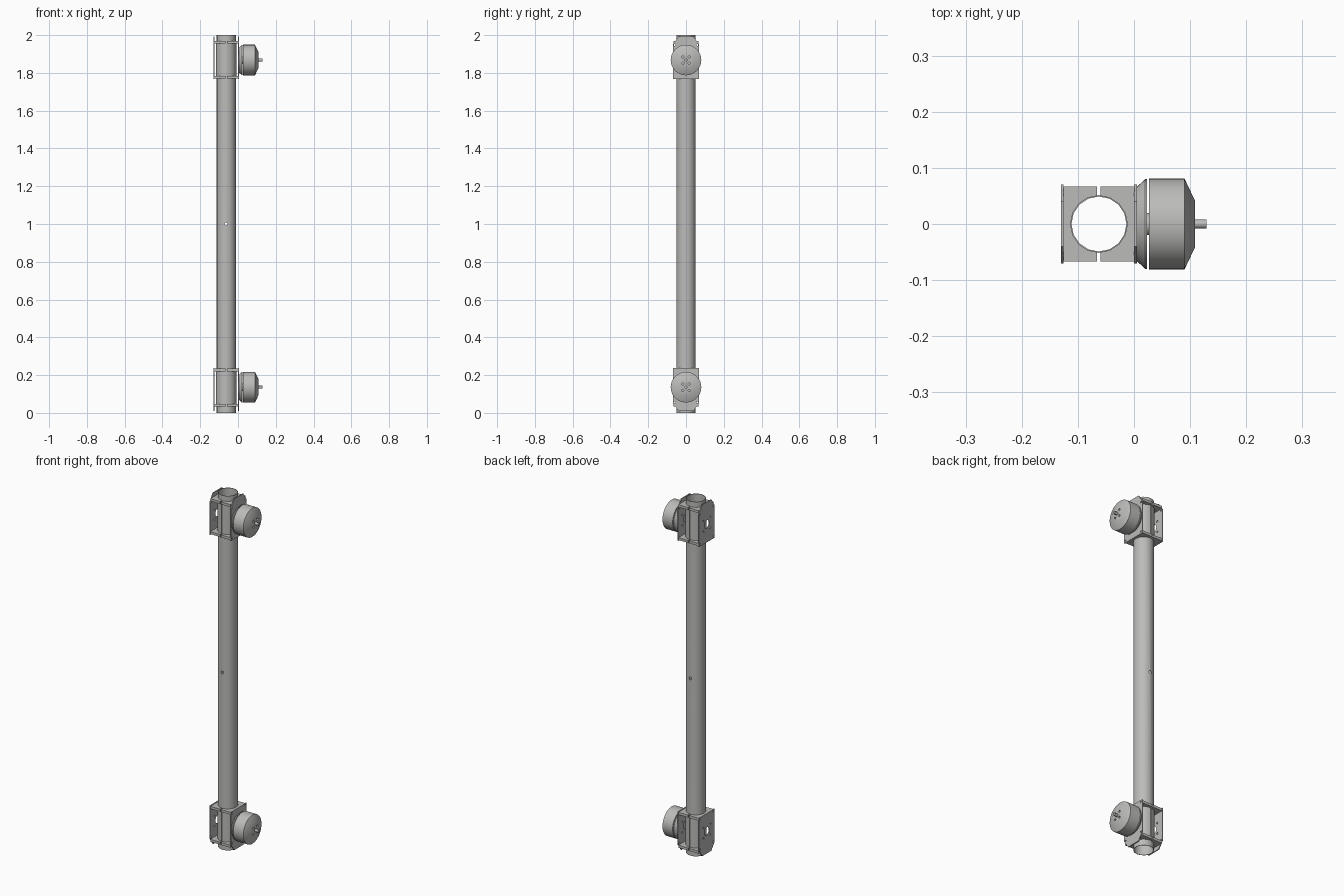
import bpy, bmesh
from math import cos, sin, pi, radians
from mathutils import Matrix, Vector

if "Cube" in bpy.data.objects:
    bpy.data.objects.remove(bpy.data.objects["Cube"])

GREY = (0.5, 0.5, 0.49, 1)
mat = bpy.data.materials.new("brushed grey")
mat.use_nodes = True
mat.diffuse_color = GREY
mat.node_tree.nodes["Principled BSDF"].inputs["Base Color"].default_value = GREY

TUBE_X = -0.0625      # tube axis
MOTOR_Z = 1.868       # upper motor axis
MIRROR_SUM = 2.004    # lower end is the upper end mirrored in z
TO_X = Matrix.Rotation(pi / 2, 4, 'Y')
TO_Y = Matrix.Rotation(pi / 2, 4, 'X')


def lathe(bm, profile, matrix, segs=32, closed=False):
    """Revolve (radius, height) points about local z, capped or as a closed ring."""
    rings = [[bm.verts.new(matrix @ Vector((r * cos(2 * pi * i / segs),
                                            r * sin(2 * pi * i / segs), h)))
              for i in range(segs)] for r, h in profile]
    pairs = list(zip(rings, rings[1:]))
    if closed:
        pairs.append((rings[-1], rings[0]))
    else:
        bm.faces.new(rings[0])
        bm.faces.new(rings[-1])
    for a, b in pairs:
        for i in range(segs):
            j = (i + 1) % segs
            bm.faces.new((a[i], a[j], b[j], b[i]))


def box(bm, lo, hi):
    lo, hi = Vector(lo), Vector(hi)
    m = Matrix.Translation((lo + hi) / 2) @ Matrix.Diagonal((*(hi - lo), 1))
    bmesh.ops.create_cube(bm, size=1, matrix=m)


def finish(name, bm):
    bmesh.ops.recalc_face_normals(bm, faces=bm.faces)
    mesh = bpy.data.meshes.new(name)
    bm.to_mesh(mesh)
    bm.free()
    mesh.materials.append(mat)
    ob = bpy.data.objects.new(name, mesh)
    bpy.context.collection.objects.link(ob)
    return ob


def cut(ob, bm):
    """Subtract the shapes in bm from the object."""
    cutter = finish("cutter", bm)
    cutter.hide_render = True
    mod = ob.modifiers.new("cut", 'BOOLEAN')
    mod.operation = 'DIFFERENCE'
    mod.solver = 'EXACT'
    mod.object = cutter
    bpy.context.view_layer.update()
    deps = bpy.context.evaluated_depsgraph_get()
    mesh = bpy.data.meshes.new_from_object(ob.evaluated_get(deps))
    ob.modifiers.clear()
    ob.data = mesh
    bpy.data.objects.remove(cutter)


def smooth(ob):
    bpy.ops.object.select_all(action='DESELECT')
    ob.select_set(True)
    bpy.context.view_layer.objects.active = ob
    bpy.ops.object.shade_smooth_by_angle(angle=radians(32))


def rod(bm, r, length, matrix, segs=16):
    lathe(bm, [(r, -length / 2), (r, length / 2)], matrix, segs)


def x_hole(bm, x, y, z, r, depth):
    rod(bm, r, depth, Matrix.Translation((x, y, z)) @ TO_X)


upper = []
axis = Matrix.Translation((TUBE_X, 0, 0))

# Long hollow tube with a cross hole at mid height
bm = bmesh.new()
lathe(bm, [(0.0515, 0), (0.0515, 2), (0.049, 2), (0.049, 0)], axis, 16, True)
tube = finish("tube", bm)
bm = bmesh.new()
rod(bm, 0.008, 0.3, Matrix.Translation((TUBE_X, 0, 1)) @ TO_Y)
cut(tube, bm)
smooth(tube)

# Split sleeve gripping the tube
bm = bmesh.new()
lathe(bm, [(0.054, 1.77), (0.054, 1.97), (0.051, 1.97), (0.051, 1.77)], axis, 16, True)
sleeve = finish("clamp_sleeve", bm)
bm = bmesh.new()
box(bm, (TUBE_X - 0.003, -0.1, 1.7), (TUBE_X + 0.003, 0.1, 2.1))
cut(sleeve, bm)
upper.append(sleeve)

# Split flanges above and below, bored for the tube
bm = bmesh.new()
for z in (1.77, 1.956):
    box(bm, (-0.126, -0.067, z), (TUBE_X - 0.003, 0.067, z + 0.014))
    box(bm, (TUBE_X + 0.003, -0.067, z), (0.001, 0.067, z + 0.014))
flanges = finish("clamp_flanges", bm)
bm = bmesh.new()
rod(bm, 0.053, 0.5, Matrix.Translation((TUBE_X, 0, 1.87)))
cut(flanges, bm)
upper.append(flanges)

# End plates with chamfered outer corners and bolt holes
half = [(0.07, 1.767), (0.07, 1.95), (0.04, 1.993)]
outline = half + [(-y, z) for y, z in reversed(half)]
for name, x in (("outer_plate", -0.1305), ("motor_plate", 0.0)):
    bm = bmesh.new()
    face = bm.faces.new([bm.verts.new((x, y, z)) for y, z in outline])
    grown = bmesh.ops.extrude_face_region(bm, geom=[face])["geom"]
    bmesh.ops.translate(bm, vec=(0.005, 0, 0),
                        verts=[v for v in grown if isinstance(v, bmesh.types.BMVert)])
    plate = finish(name, bm)
    bm = bmesh.new()
    x_hole(bm, x, 0, MOTOR_Z, 0.023, 0.05)
    for sy in (-1, 1):
        for z in (1.778, 1.948):
            x_hole(bm, x, sy * 0.06, z, 0.005, 0.05)
        for sz in (-1, 1):
            x_hole(bm, x, sy * 0.03, MOTOR_Z + sz * 0.03, 0.005, 0.05)
    cut(plate, bm)
    upper.append(plate)

# Motor: flared base, core, bell with vent holes, and shaft
hub = Matrix.Translation((0, 0, MOTOR_Z)) @ TO_X
parts = {
    "motor_base": [(0.066, 0.005), (0.08, 0.02), (0.08, 0.023)],
    "motor_core": [(0.02, 0.01), (0.02, 0.04)],
    "motor_bell": [(0.081, 0.027), (0.081, 0.09), (0.041, 0.109)],
    "motor_shaft": [(0.008, 0.1), (0.008, 0.129)],
}
for name, profile in parts.items():
    bm = bmesh.new()
    lathe(bm, profile, hub, 16 if profile[0][0] < 0.03 else 40)
    part = finish(name, bm)
    if name == "motor_bell":
        bm = bmesh.new()
        for sy in (-1, 1):
            for sz in (-1, 1):
                x_hole(bm, 0.11, sy * 0.017, MOTOR_Z + sz * 0.017, 0.006, 0.04)
        cut(part, bm)
    upper.append(part)

# Mirror the clamp and motor to the lower end
flip = Matrix.Translation((0, 0, MIRROR_SUM)) @ Matrix.Diagonal((1, 1, -1, 1))
for ob in upper:
    bm = bmesh.new()
    bm.from_mesh(ob.data)
    bm.transform(flip)
    name = ob.name
    ob.name = "upper_" + name
    smooth(ob)
    smooth(finish("lower_" + name, bm))
